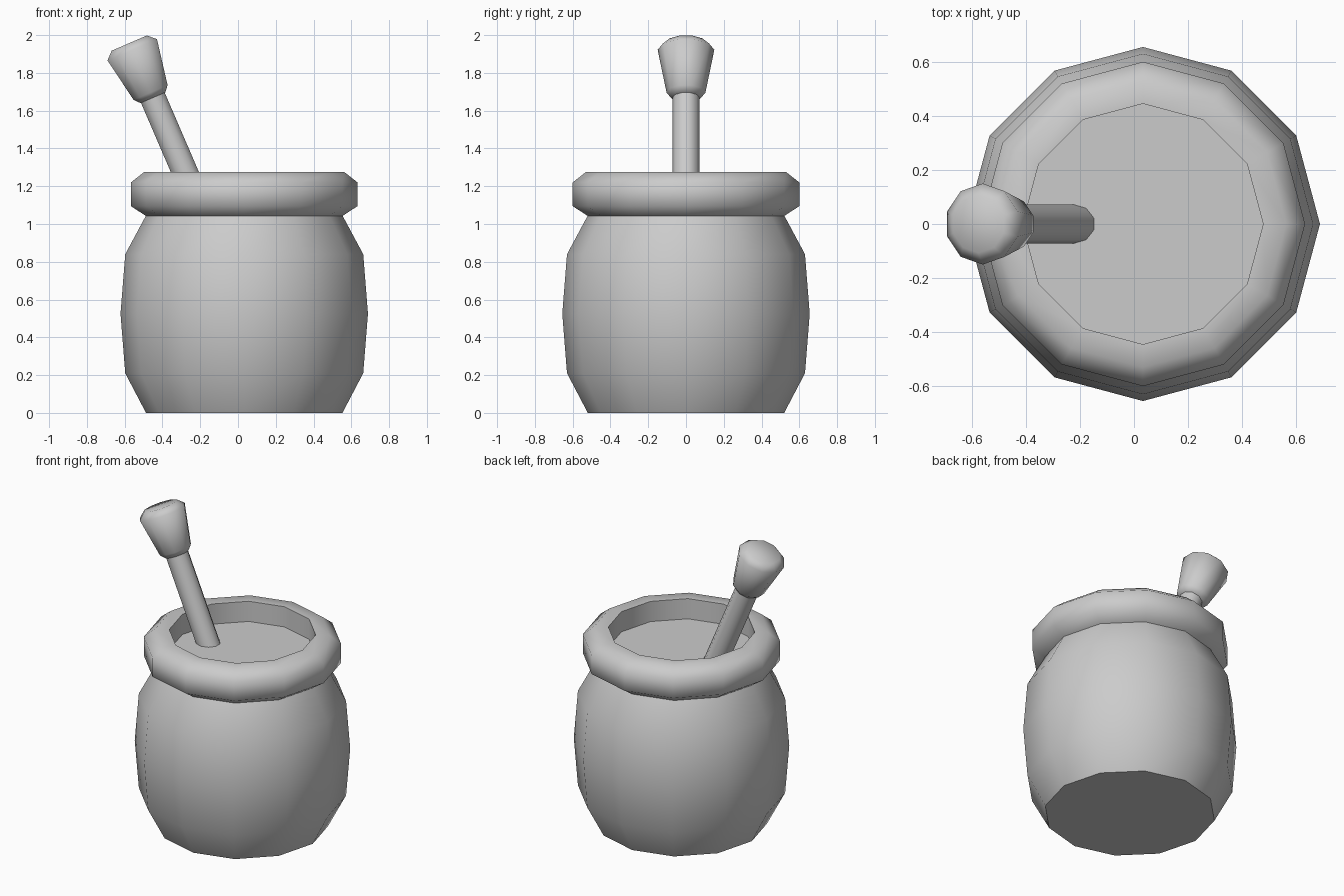
import bpy, bmesh, math
from mathutils import Matrix

if "Cube" in bpy.data.objects:
    bpy.data.objects.remove(bpy.data.objects["Cube"])


def lathe(name, profile, sides, matrix, start=0.0, closed=False, caps=(), smooth=60):
    """Revolve (radius, height) points; caps lists the profile indices to fill."""
    bm = bmesh.new()
    rings = [[bm.verts.new((r * math.cos(start + 2 * math.pi * i / sides),
                            r * math.sin(start + 2 * math.pi * i / sides), z))
              for i in range(sides)] for r, z in profile]
    pairs = list(zip(rings, rings[1:]))
    if closed:
        pairs.append((rings[-1], rings[0]))
    for a, b in pairs:
        for i in range(sides):
            j = (i + 1) % sides
            bm.faces.new((a[i], a[j], b[j], b[i]))
    for k in caps:
        bm.faces.new(rings[k])
    bmesh.ops.recalc_face_normals(bm, faces=bm.faces)
    mesh = bpy.data.meshes.new(name)
    bm.to_mesh(mesh)
    bm.free()
    ob = bpy.data.objects.new(name, mesh)
    bpy.context.collection.objects.link(ob)
    ob.matrix_world = matrix
    bpy.ops.object.select_all(action='DESELECT')
    ob.select_set(True)
    bpy.context.view_layer.objects.active = ob
    bpy.ops.object.shade_smooth_by_angle(angle=math.radians(smooth))
    return ob


pot = Matrix.Translation((0.033, 0, 0))

# Bulging pot body, open under the rim
lathe("pot_body", [(0.52, 0), (0.63, 0.21), (0.655, 0.525), (0.63, 0.84), (0.52, 1.045)],
      12, pot, caps=(0,))

# Thick rolled rim and inner wall, with the contents filling the opening
lathe("pot_rim", [(0.52, 1.042), (0.60, 1.095), (0.60, 1.22), (0.53, 1.275),
                  (0.445, 1.275), (0.445, 1.14)], 12, pot, caps=(5,))

# Leaning stick: local z runs along the stick, origin at the widest ring of the knob
lean = Matrix.Translation((-0.56, 0, 1.922)) @ Matrix.Rotation(math.radians(-23.3), 4, 'Y')
quarter = math.pi / 2
lathe("stick_shaft", [(0.072, -0.90), (0.072, -0.26)], 10, lean, quarter, caps=(0, 1))
lathe("stick_knob", [(0.075, -0.276), (0.103, -0.246), (0.15, 0), (0.107, 0.039)],
      10, lean, quarter, caps=(0, 3), smooth=65)
